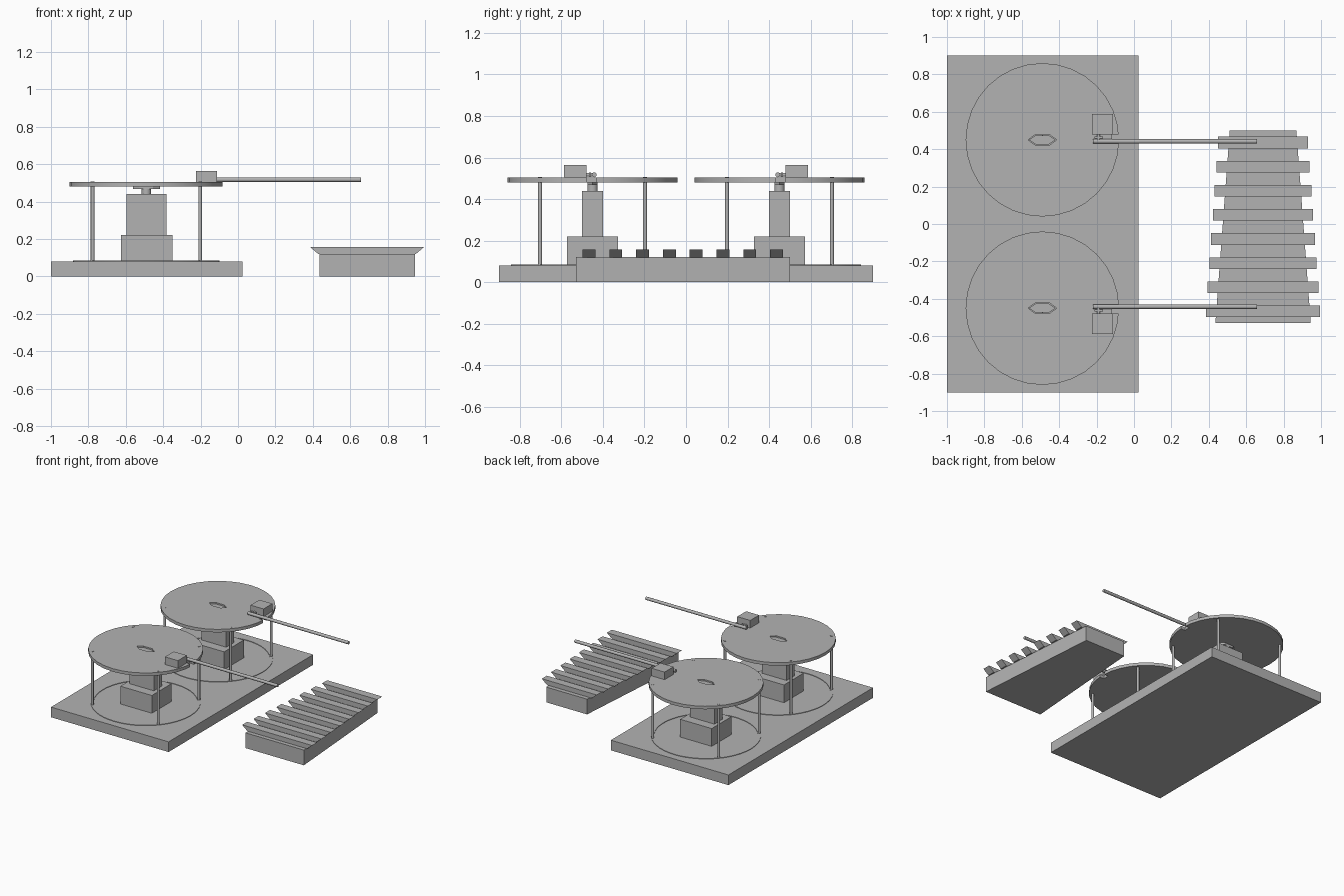
import bpy, bmesh, math
from mathutils import Vector

cube = bpy.data.objects.get("Cube")
if cube:
    bpy.data.objects.remove(cube)

grey = bpy.data.materials.new("mid grey")
grey.use_nodes = True
grey.diffuse_color = (0.45, 0.45, 0.45, 1)
grey.node_tree.nodes["Principled BSDF"].inputs["Base Color"].default_value = grey.diffuse_color


def finish(name, bm, smooth=False):
    bmesh.ops.recalc_face_normals(bm, faces=bm.faces)
    mesh = bpy.data.meshes.new(name)
    bm.to_mesh(mesh)
    bm.free()
    mesh.materials.append(grey)
    obj = bpy.data.objects.new(name, mesh)
    bpy.context.collection.objects.link(obj)
    if smooth:
        bpy.ops.object.select_all(action='DESELECT')
        obj.select_set(True)
        bpy.context.view_layer.objects.active = obj
        bpy.ops.object.shade_smooth_by_angle(angle=math.radians(35))
    return obj


def prism(name, outline, offset, smooth=False):
    """Extrude a closed outline of 3D points along an offset."""
    bm = bmesh.new()
    face = bm.faces.new([bm.verts.new(p) for p in outline])
    new = bmesh.ops.extrude_face_region(bm, geom=[face], use_keep_orig=True)["geom"]
    bmesh.ops.translate(bm, vec=offset, verts=[v for v in new if isinstance(v, bmesh.types.BMVert)])
    return finish(name, bm, smooth)


def box(name, x0, x1, y0, y1, z0, z1):
    return prism(name, [(x0, y0, z0), (x1, y0, z0), (x1, y1, z0), (x0, y1, z0)], (0, 0, z1 - z0))


def rod(name, start, end, radius, sides=12):
    axis = Vector(end) - Vector(start)
    turn = axis.to_track_quat('Z', 'Y')
    ring = []
    for i in range(sides):
        a = math.tau * i / sides
        ring.append(Vector(start) + turn @ Vector((radius * math.cos(a), radius * math.sin(a), 0)))
    return prism(name, ring, axis, True)


def hexagon(cx, cy, half_x, half_y, z):
    shape = [(-1, 0), (-.5, -1), (.5, -1), (1, 0), (.5, 1), (-.5, 1)]
    return [(cx + u * half_x, cy + v * half_y, z) for u, v in shape]


def cut(target, cutter):
    mod = target.modifiers.new("cut", 'BOOLEAN')
    mod.operation = 'DIFFERENCE'
    mod.solver = 'EXACT'
    mod.object = cutter
    cutter.hide_render = True
    cutter.hide_set(True)


def track_ring(name, cx, cy, z, inner, outer, height, sides=48):
    bm = bmesh.new()
    edges = []
    for r, h in ((inner, 0), (outer, 0), (outer, height), (inner, height)):
        edges.append([bm.verts.new((cx + r * math.cos(math.tau * i / sides),
                                    cy + r * math.sin(math.tau * i / sides), z + h))
                      for i in range(sides)])
    for k in range(4):
        a, b = edges[k], edges[(k + 1) % 4]
        for i in range(sides):
            j = (i + 1) % sides
            bm.faces.new((a[i], a[j], b[j], b[i]))
    return finish(name, bm, True)


# Base board
box("base_board", -1, .025, -.9, .9, 0, .08)

# Two turntables, mirrored front to back
CX = -.49
for side, label in ((-1, "front"), (1, "back")):
    cy = .45 * side

    # Motor pedestal, shaft and hub
    box(label + "_motor_block", CX - .135, CX + .14, cy - .1225, cy + .1225, .08, .22)
    box(label + "_motor_body", CX - .107, CX + .107, cy - .05, cy + .05, .22, .44)
    rod(label + "_shaft", (CX, cy, .44), (CX, cy, .47), .025, 16)
    prism(label + "_hub", hexagon(CX, cy, .072, .024, .467), (0, 0, .028))

    # Platter with hub hole and a notch for the arm
    platter = rod(label + "_platter", (CX, cy, .48), (CX, cy, .504), .41, 32)
    cut(platter, prism(label + "_hub_cutter", hexagon(CX, cy, .076, .028, .45), (0, 0, .1)))
    y0, y1 = sorted((side * .43, side * .478))
    cut(platter, box(label + "_notch_cutter", -.118, -.04, y0, y1, .45, .55))

    # Guide ring and four posts
    track_ring(label + "_guide_ring", CX, cy, .079, .372, .392, .005)
    for sx in (-1, 1):
        for sy in (-1, 1):
            px, py = CX + sx * .2875, cy + sy * .2525
            rod(label + "_post", (px, py, .08), (px, py, .506), .01)

    # Servo, coupling and striker arm
    y0, y1 = sorted((side * .478, side * .588))
    box(label + "_servo", -.225, -.112, y0, y1, .504, .564)
    rod(label + "_servo_pin", (-.19, side * .44, .517), (-.19, side * .48, .517), .009)
    y0, y1 = sorted((side * .457, side * .468))
    box(label + "_servo_horn", -.21, -.165, y0, y1, .507, .527)
    rod(label + "_striker_arm", (-.22, side * .442, .517), (.657, side * .442, .517), .012)

# Tapered resonator box
KX = .69
prism("resonator_box", [(KX - .255, -.53, 0), (KX + .255, -.53, 0),
                        (KX + .178, .5, 0), (KX - .178, .5, 0)], (0, 0, .12))

# Eight tone bars with undercut ends
for i in range(8):
    y = -.467 + i * .129
    half = .305 - i * .0093
    prism("tone_bar", [(KX - half + .045, y - .031, .119), (KX + half - .045, y - .031, .119),
                       (KX + half, y - .031, .157), (KX - half, y - .031, .157)], (0, .062, 0))
